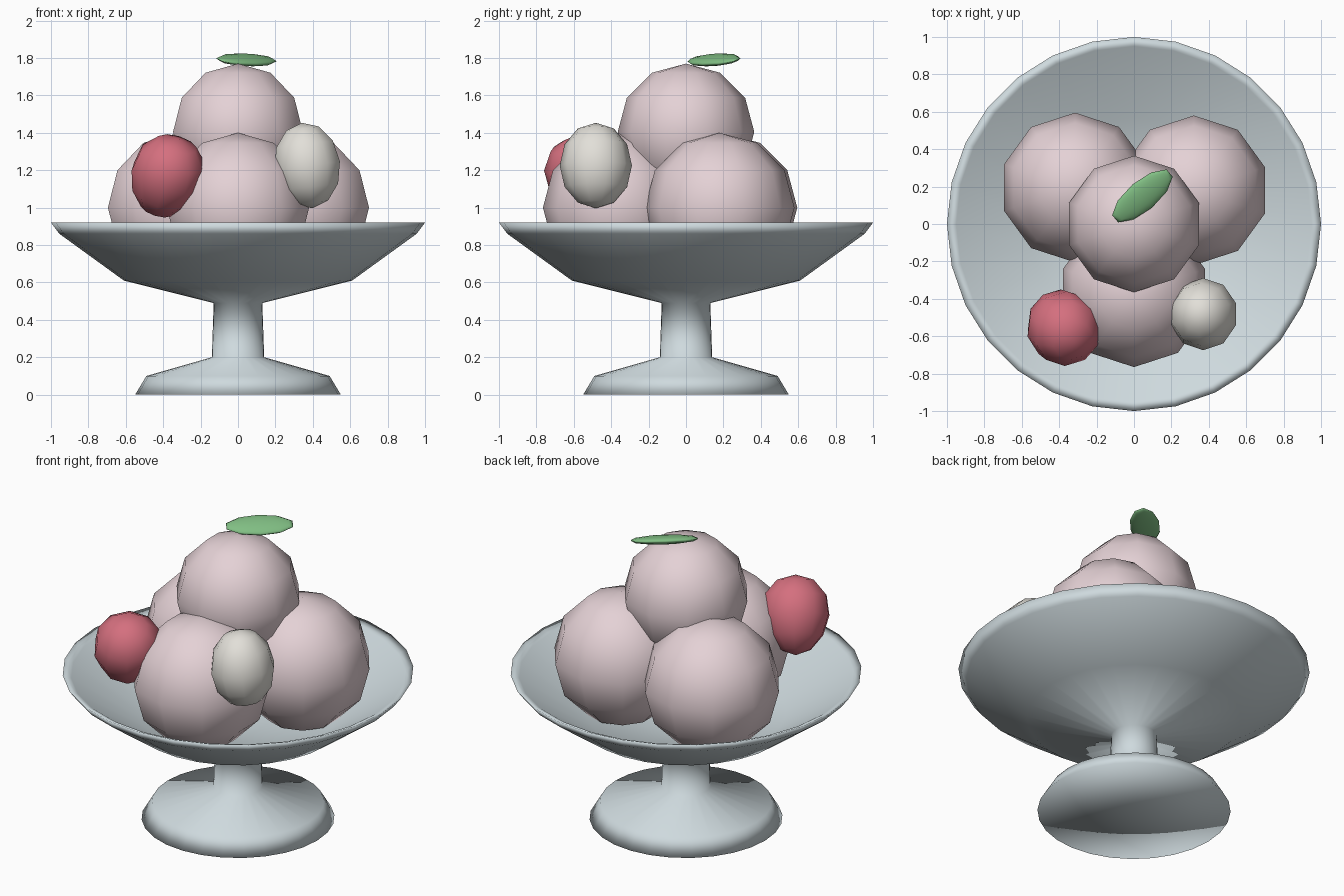
import bpy, bmesh, math
from mathutils import Euler

if "Cube" in bpy.data.objects:
    bpy.data.objects.remove(bpy.data.objects["Cube"])


def material(name, rgb):
    m = bpy.data.materials.new(name)
    m.diffuse_color = (*rgb, 1)
    m.use_nodes = True
    m.node_tree.nodes["Principled BSDF"].inputs["Base Color"].default_value = m.diffuse_color
    return m


def lathe(name, profile, sides, mat, loc=(0, 0, 0), scale=(1, 1, 1), rot=(0, 0, 0)):
    """Spin an (r, z) profile, bottom pole to top pole, into a smooth solid."""
    bm = bmesh.new()
    rings = []
    for r, z in profile:
        n = 1 if r < 1e-5 else sides
        rings.append([bm.verts.new((r * math.cos(math.pi / 2 + 2 * math.pi * i / sides),
                                    r * math.sin(math.pi / 2 + 2 * math.pi * i / sides), z))
                      for i in range(n)])
    for a, b in zip(rings, rings[1:]):
        for i in range(sides):
            j = (i + 1) % sides
            quad = [a[i % len(a)], a[j % len(a)], b[j % len(b)], b[i % len(b)]]
            bm.faces.new(list(dict.fromkeys(quad)))
    bmesh.ops.recalc_face_normals(bm, faces=bm.faces)
    for f in bm.faces:
        f.smooth = True
    me = bpy.data.meshes.new(name)
    bm.to_mesh(me)
    bm.free()
    me.materials.append(mat)
    ob = bpy.data.objects.new(name, me)
    ob.location, ob.scale, ob.rotation_euler = loc, scale, Euler(rot)
    bpy.context.collection.objects.link(ob)
    return ob


def ball(rings=6, taper=0.0):
    pts = []
    for i in range(rings + 1):
        a = math.pi * i / rings
        z = -math.cos(a)
        pts.append((math.sin(a) * (1 + taper * z), z))
    return pts


glass = material("glass", (0.62, 0.70, 0.73))
pink = material("pink", (0.78, 0.64, 0.67))
red = material("red", (0.66, 0.16, 0.21))
cream = material("cream", (0.76, 0.74, 0.69))
green = material("green", (0.22, 0.52, 0.23))

# Footed dish: base, stem, bowl outside, rim, bowl inside
lathe("dish", [(0, 0), (0.55, 0), (0.49, 0.10), (0.14, 0.20), (0.13, 0.49),
               (0.61, 0.61), (0.955, 0.86), (1.0, 0.92), (0.95, 0.90),
               (0.57, 0.66), (0, 0.56)], 28, glass)

# Ice cream scoops
for name, loc, r in (("scoop_left", (-0.315, 0.195, 1.0), 0.40),
                     ("scoop_right", (0.32, 0.18, 1.0), 0.40),
                     ("scoop_front", (0, -0.365, 1.0), 0.40),
                     ("scoop_top", (0, 0, 1.405), 0.365)):
    lathe(name, ball(), 10, pink, loc, (r, r, r))

# Fruit
lathe("red_berry", ball(6, 0.12), 10, red, (-0.38, -0.545, 1.165), (0.2, 0.2, 0.23), (0.4, 0.3, 0))
lathe("pale_berry", ball(), 10, cream, (0.37, -0.482, 1.225), (0.185, 0.193, 0.23), (0, -0.12, 0))

# Leaf on top
lathe("leaf", ball(), 10, green, (0.045, 0.15, 1.79), (0.2, 0.085, 0.026), (0.3, 0, math.radians(40)))
